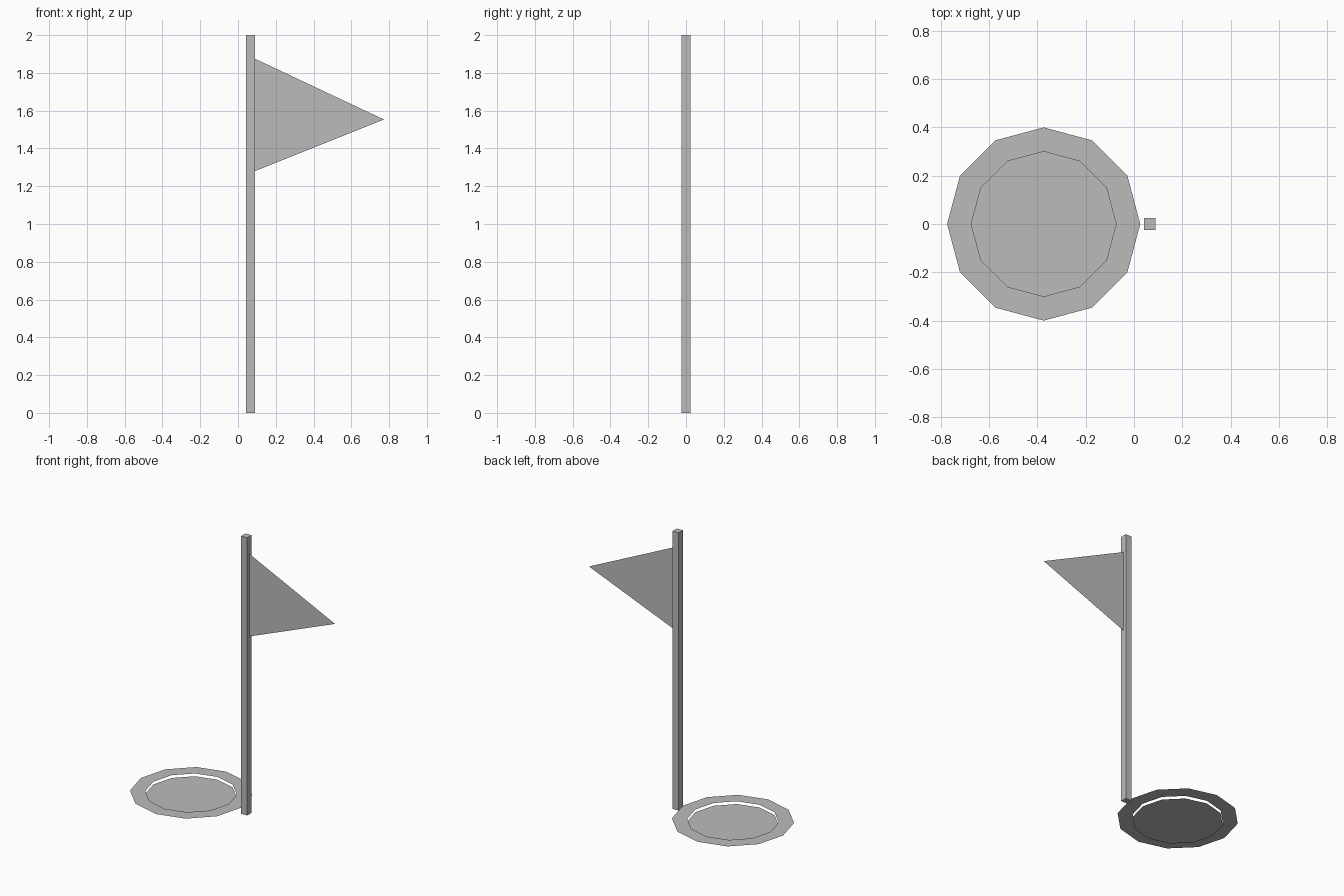
import bpy, bmesh, math

if "Cube" in bpy.data.objects:
    bpy.data.objects.remove(bpy.data.objects["Cube"])

grey = bpy.data.materials.new("plain_grey")
grey.diffuse_color = (0.5, 0.5, 0.5, 1)
grey.use_nodes = True
grey.node_tree.nodes["Principled BSDF"].inputs["Base Color"].default_value = grey.diffuse_color

CUP_X, POLE_X, POLE_W = -0.374, 0.066, 0.048


def make(name, bm):
    mesh = bpy.data.meshes.new(name)
    bm.to_mesh(mesh)
    bm.free()
    mesh.materials.append(grey)
    obj = bpy.data.objects.new(name, mesh)
    bpy.context.collection.objects.link(obj)
    return obj


def circle(bm, radius, z, sides=12):
    step = math.tau / sides
    return [bm.verts.new((CUP_X + radius * math.cos(i * step),
                          radius * math.sin(i * step), z)) for i in range(sides)]


# Flat rim around the hole
bm = bmesh.new()
outer, inner = circle(bm, 0.4, 0.03), circle(bm, 0.3, 0.03)
for i in range(12):
    j = (i + 1) % 12
    bm.faces.new((outer[i], outer[j], inner[j], inner[i]))
make("hole_rim", bm)

# Hole floor, slightly below the rim
bm = bmesh.new()
bm.faces.new(circle(bm, 0.3, 0.01))
make("hole_floor", bm)

# Square pole
bm = bmesh.new()
bmesh.ops.create_cube(bm, size=1)
bmesh.ops.scale(bm, vec=(POLE_W, POLE_W, 2), verts=bm.verts)
bmesh.ops.translate(bm, vec=(POLE_X, 0, 1), verts=bm.verts)
make("pole", bm)

# Triangular pennant, a single flat sheet
bm = bmesh.new()
edge = POLE_X + POLE_W / 2
bm.faces.new([bm.verts.new(p) for p in
              ((edge, 0, 1.28), (0.773, 0, 1.553), (edge, 0, 1.875))])
make("flag", bm)
